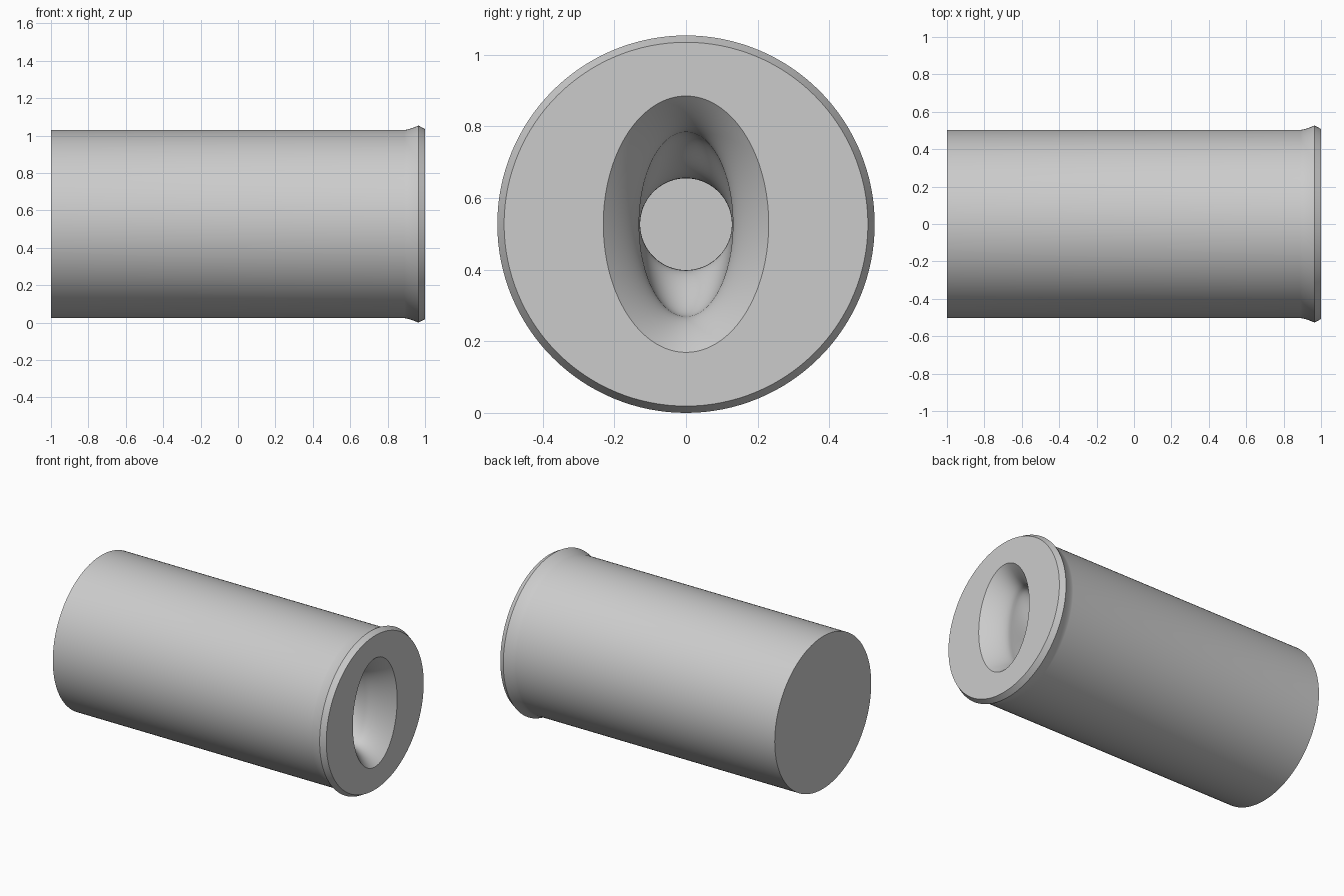
import bpy, bmesh
from math import cos, sin, pi, radians

cube = bpy.data.objects.get("Cube")
if cube:
    bpy.data.objects.remove(cube)

SIDES = 128
CENTRE_Z = 0.527

# One plain grey for the whole part
grey = bpy.data.materials.new("light_grey")
grey.use_nodes = True
grey.diffuse_color = (0.6, 0.6, 0.6, 1)
grey.node_tree.nodes["Principled BSDF"].inputs["Base Color"].default_value = (0.6, 0.6, 0.6, 1)


def ring(bm, x, ry, rz):
    """Elliptical ring of vertices around the long axis."""
    angles = [2 * pi * i / SIDES for i in range(SIDES)]
    return [bm.verts.new((x, ry * cos(a), CENTRE_Z + rz * sin(a))) for a in angles]


def lerp(a, b, t):
    return a + (b - a) * t


# Outer body: straight barrel, flared lip, bevelled rim
sections = [(-1, 0.503, 0.503), (0.89, 0.503, 0.503)]
for i in range(1, 7):
    t = i / 6
    sections.append((lerp(0.89, 0.965, t), *[0.503 + 0.024 * t ** 1.4] * 2))
sections.append((1, 0.508, 0.508))

# Oval mouth that curves inwards to a narrow throat
for i in range(13):
    t = i / 12
    flare = 0.1 * (1 - t) ** 1.5
    sections.append((1 - 0.15 * t, 0.131 + flare, 0.258 + flare))

# Throat blends from an oval to a round bore
for i in range(1, 17):
    t = i / 16
    s = t * t * (3 - 2 * t)
    sections.append((0.85 - 0.22 * t, lerp(0.131, 0.128, s), lerp(0.258, 0.128, s)))
sections.append((0.5, 0.128, 0.128))

# Skin the sections and close both ends
bm = bmesh.new()
rings = [ring(bm, *s) for s in sections]
for a, b in zip(rings, rings[1:]):
    for i in range(SIDES):
        j = (i + 1) % SIDES
        bm.faces.new((a[i], a[j], b[j], b[i]))
bm.faces.new(rings[0])
bm.faces.new(rings[-1])
bmesh.ops.recalc_face_normals(bm, faces=bm.faces)

mesh = bpy.data.meshes.new("flanged_barrel")
bm.to_mesh(mesh)
bm.free()
mesh.materials.append(grey)
barrel = bpy.data.objects.new("flanged_barrel", mesh)
bpy.context.collection.objects.link(barrel)

# Smooth shading with crisp rims
bpy.context.view_layer.objects.active = barrel
barrel.select_set(True)
bpy.ops.object.shade_smooth_by_angle(angle=radians(25))
